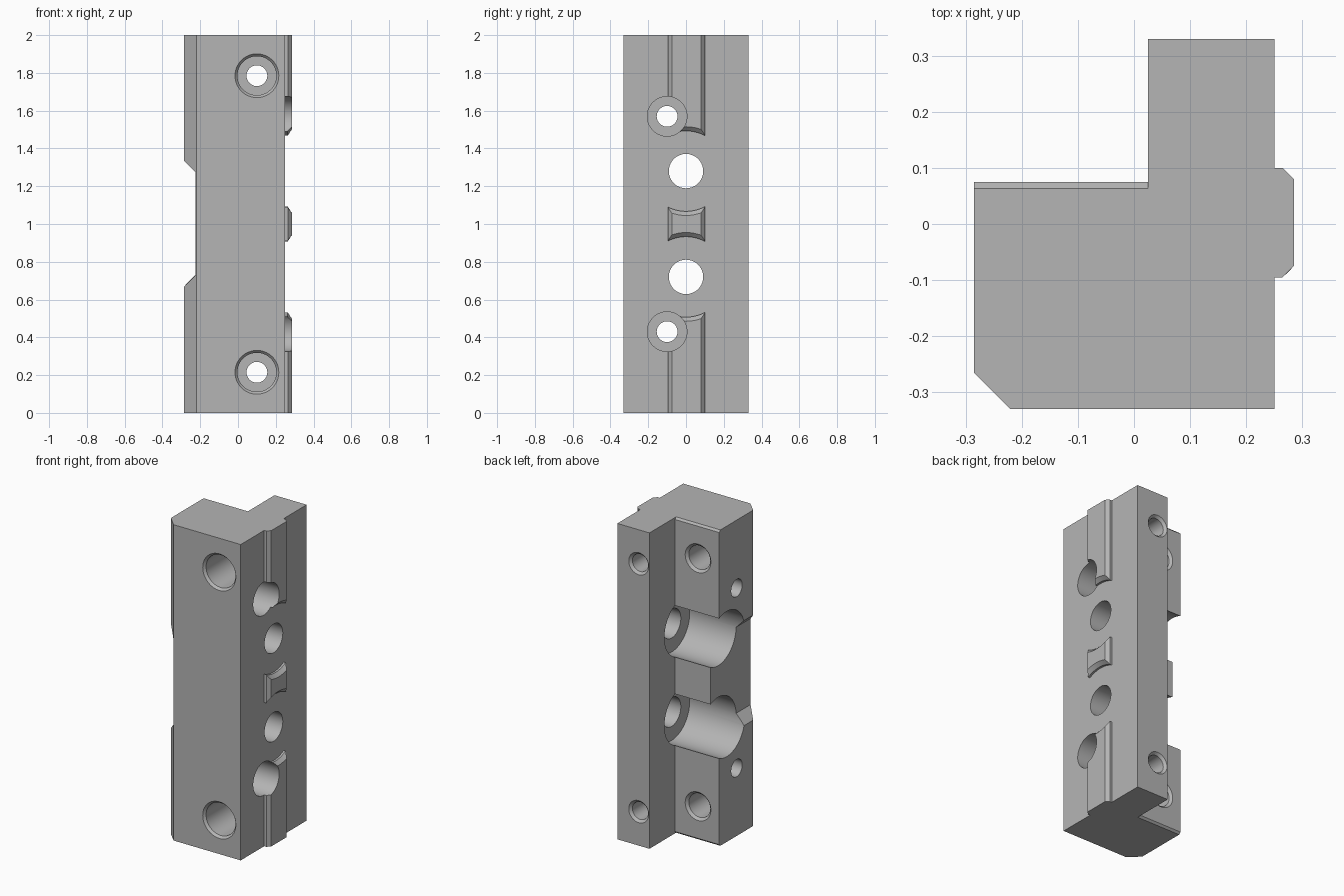
import bpy, bmesh, math
from mathutils import Vector

old = bpy.data.objects.get("Cube")
if old:
    bpy.data.objects.remove(old, do_unlink=True)

grey = bpy.data.materials.new("plain grey")
grey.use_nodes = True
grey.diffuse_color = (0.46, 0.46, 0.46, 1)
grey.node_tree.nodes["Principled BSDF"].inputs["Base Color"].default_value = grey.diffuse_color


def finish(bm, name):
    bmesh.ops.recalc_face_normals(bm, faces=bm.faces)
    mesh = bpy.data.meshes.new(name)
    bm.to_mesh(mesh)
    bm.free()
    mesh.materials.append(grey)
    ob = bpy.data.objects.new(name, mesh)
    bpy.context.collection.objects.link(ob)
    return ob


def prism(name, points, offset):
    """Extrude a closed outline of 3D points along offset."""
    bm = bmesh.new()
    face = bm.faces.new([bm.verts.new(p) for p in points])
    out = bmesh.ops.extrude_face_region(bm, geom=[face])
    moved = [v for v in out["geom"] if isinstance(v, bmesh.types.BMVert)]
    bmesh.ops.translate(bm, verts=moved, vec=offset)
    return finish(bm, name)


def turned(name, origin, axis, profile, n=64):
    """Solid of revolution; profile lists (distance along axis, radius)."""
    bm = bmesh.new()
    rot = Vector((0, 0, 1)).rotation_difference(Vector(axis))
    rings = []
    for d, r in profile:
        rings.append([bm.verts.new(Vector(origin) + rot @ Vector(
            (r * math.cos(math.tau * i / n), r * math.sin(math.tau * i / n), d)))
            for i in range(n)])
    for a, b in zip(rings, rings[1:]):
        for i in range(n):
            j = (i + 1) % n
            bm.faces.new((a[i], a[j], b[j], b[i]))
    bm.faces.new(rings[0])
    bm.faces.new(rings[-1])
    return finish(bm, name)


def combine(target, tool, operation="DIFFERENCE"):
    mod = target.modifiers.new(tool.name, "BOOLEAN")
    mod.operation = operation
    mod.solver = "EXACT"
    mod.object = tool
    bpy.context.view_layer.objects.active = target
    bpy.ops.object.modifier_apply(modifier=mod.name)
    bpy.data.objects.remove(tool, do_unlink=True)


# L-shaped body
outline = [(-.285, -.265), (-.22, -.33), (.25, -.33), (.25, .33),
           (.025, .33), (.025, .075), (-.285, .075)]
body = prism("mounting_block", [(x, y, 0) for x, y in outline], (0, 0, 2))

# Locating rail, interrupted by round clearances
rail_outline = [(.24, -.095), (.265, -.095), (.285, -.075),
                (.285, .08), (.265, .1), (.24, .1)]
rail = prism("rail", [(x, y, 0) for x, y in rail_outline], (0, 0, 2))
for z in (.72, 1.28):
    combine(rail, turned("rail_gap", (0, 0, z), (1, 0, 0),
                         [(.2, .213), (.263, .213), (.285, .235), (.3, .25)]))
combine(body, rail, "UNION")

# Recess across the middle of the left-hand wall
combine(body, prism("recess", [(-.345, -.5, .61), (-.225, -.5, .73),
                               (-.225, -.5, 1.275), (-.345, -.5, 1.395)], (0, 1, 0)))

# Features mirrored about mid height
for s in (-1, 1):
    at = lambda h: 1 + s * h
    # Thin bevel on the end of the rear shelf
    combine(body, prism("shelf_bevel", [(-.4, .063, at(1)), (-.4, .087, at(.976)),
                                        (-.4, .1, at(1.02)), (-.4, .063, at(1.02))],
                        (.425, 0, 0)))
    # Large stepped cross bore
    combine(body, turned("cross_bore", (0, 0, at(.28)), (1, 0, 0),
                         [(-.4, .18), (.1, .18), (.1, .091), (.4, .091)]))
    # Counterbored side screw hole
    combine(body, turned("side_screw", (0, -.1, at(.57)), (-1, 0, 0),
                         [(-.4, .105), (.05, .105), (.05, .055), (.4, .055)]))
    # Counterbored front screw hole with bevelled rims
    combine(body, turned("front_screw", (.1, 0, at(.785)), (0, 1, 0),
                         [(-.35, .125), (-.33, .116), (-.315, .103), (.07, .103),
                          (.07, .055), (.315, .055), (.33, .07), (.35, .09)]))
    # Blind hole in the rear shelf
    combine(body, turned("shelf_hole", (-.137, 0, at(.785)), (0, -1, 0),
                         [(-.1, .11), (-.075, .09), (-.06, .075), (.18, .075), (.22, .03)]))

# Crisp edges, smooth bores
bpy.ops.object.select_all(action="DESELECT")
body.select_set(True)
bpy.context.view_layer.objects.active = body
bpy.ops.object.shade_smooth_by_angle(angle=math.radians(25))
